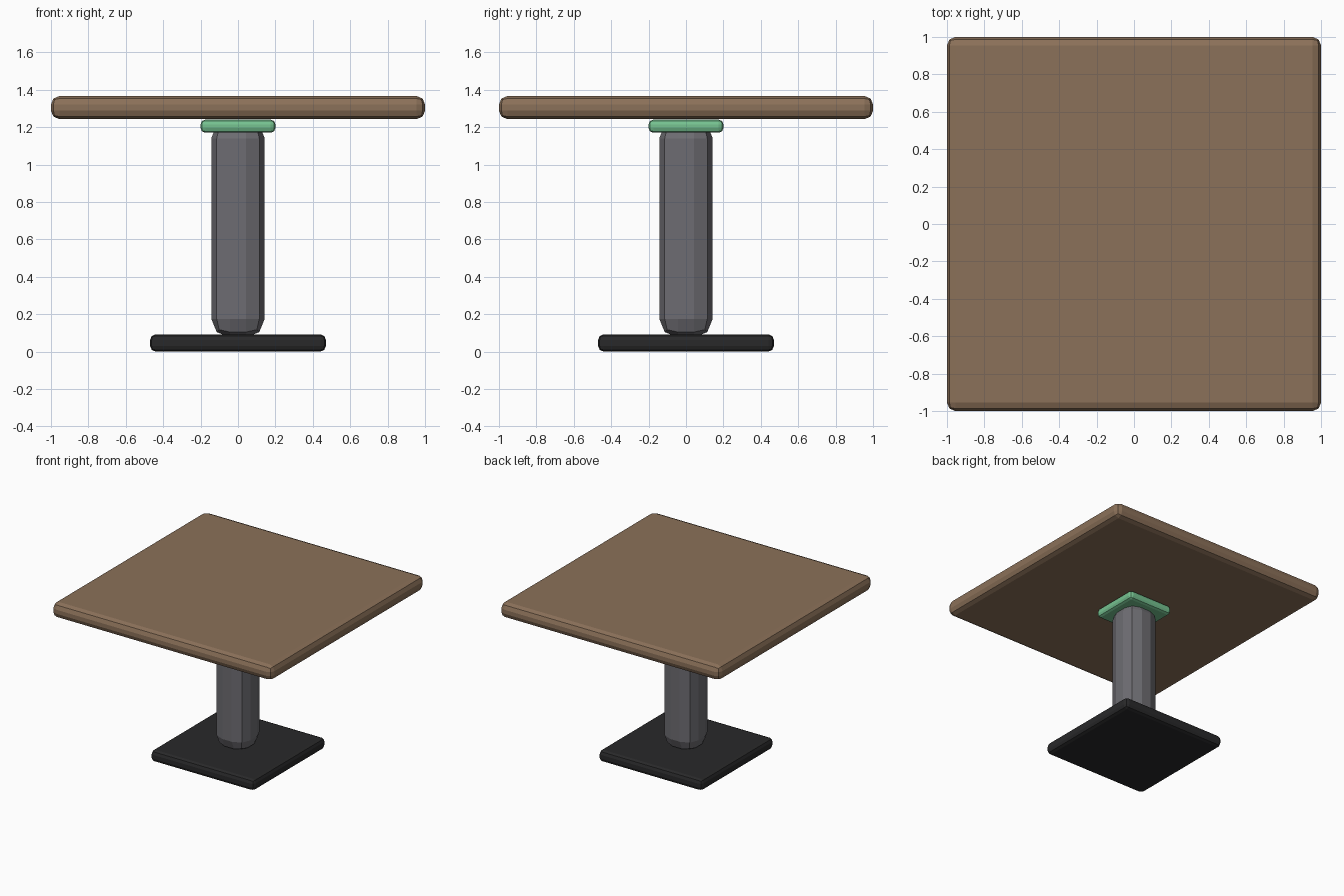
import bpy

if "Cube" in bpy.data.objects:
    bpy.data.objects.remove(bpy.data.objects["Cube"])


def material(name, rgb):
    m = bpy.data.materials.new(name)
    m.diffuse_color = (*rgb, 1.0)
    m.use_nodes = True
    m.node_tree.nodes["Principled BSDF"].inputs["Base Color"].default_value = m.diffuse_color
    return m


wood = material("brown wood", (0.26, 0.165, 0.10))
steel = material("grey steel", (0.155, 0.152, 0.168))
iron = material("black iron", (0.022, 0.022, 0.023))
green = material("green paint", (0.18, 0.54, 0.28))


def rounded_box(name, half, z0, z1, bevel, mat):
    """Square box with every edge bevelled in two flat segments."""
    bpy.ops.mesh.primitive_cube_add(size=1, location=(0, 0, (z0 + z1) / 2))
    ob = bpy.context.object
    ob.name = name
    ob.scale = (2 * half, 2 * half, z1 - z0)
    bpy.ops.object.transform_apply(location=False, rotation=False, scale=True)
    ob.data.materials.append(mat)
    mod = ob.modifiers.new("bevel", 'BEVEL')
    mod.width = bevel
    mod.segments = 2
    mod.limit_method = 'NONE'
    return ob


# Foot plate
rounded_box("base", 0.47, 0.0, 0.092, 0.03, iron)
# Column, its ends sunk into the base and the mounting plate
rounded_box("column", 0.143, 0.075, 1.24, 0.1, steel)
# Mounting plate under the top
rounded_box("mounting_plate", 0.2, 1.17, 1.24, 0.025, green)
# Table top
rounded_box("table_top", 1.0, 1.243, 1.366, 0.045, wood)
